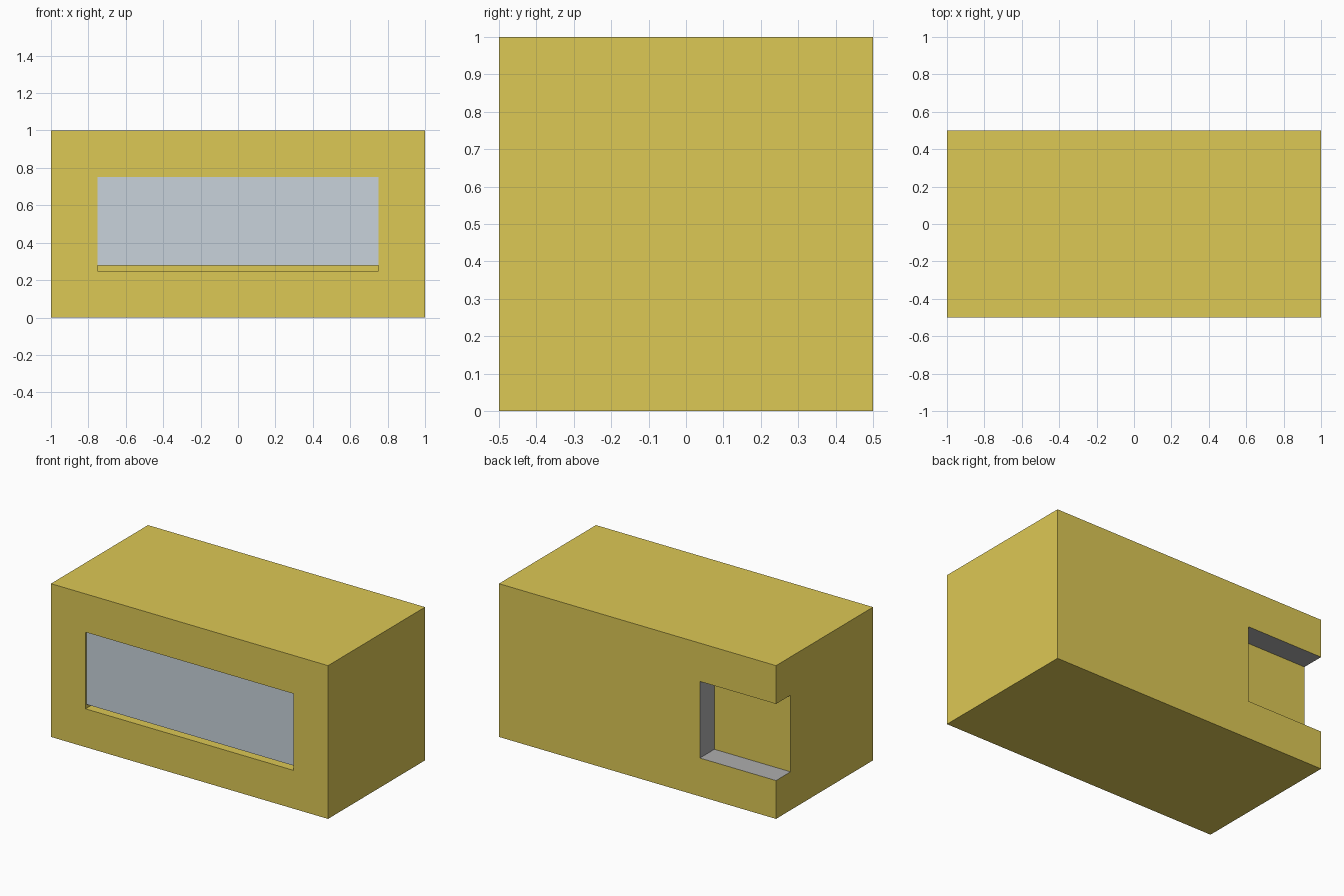
import bpy

if "Cube" in bpy.data.objects:
    bpy.data.objects.remove(bpy.data.objects["Cube"])


def material(name, rgb):
    m = bpy.data.materials.new(name)
    m.diffuse_color = (*rgb, 1)
    m.use_nodes = True
    m.node_tree.nodes["Principled BSDF"].inputs["Base Color"].default_value = m.diffuse_color
    return m


def box(name, lo, hi):
    bpy.ops.mesh.primitive_cube_add(size=1, location=[(a + b) / 2 for a, b in zip(lo, hi)])
    ob = bpy.context.object
    ob.name = name
    ob.scale = [b - a for a, b in zip(lo, hi)]
    bpy.ops.object.transform_apply(location=True, rotation=True, scale=True)
    return ob


def cut(target, lo, hi):
    cutter = box("cutter", lo, hi)
    mod = target.modifiers.new("cut", 'BOOLEAN')
    mod.operation = 'DIFFERENCE'
    mod.solver = 'EXACT'
    mod.object = cutter
    bpy.context.view_layer.objects.active = target
    bpy.ops.object.modifier_apply(modifier=mod.name)
    bpy.data.objects.remove(cutter, do_unlink=True)


yellow = material("yellow", (0.72, 0.58, 0.09))
grey = material("grey", (0.42, 0.42, 0.42))
glass = material("pale_glass", (0.58, 0.65, 0.71))

# Casing with a window recess in front and a notch in the back left corner
casing = box("casing", (-1, -0.5, 0), (1, 0.5, 1))
cut(casing, (-0.75, -0.6, 0.25), (0.75, -0.4, 0.75))
cut(casing, (-1.1, 0.35, 0.25), (-0.45, 0.6, 0.75))

# Yellow casing, grey notch edges
casing.data.materials.clear()
casing.data.materials.append(yellow)
casing.data.materials.append(grey)
for f in casing.data.polygons:
    c = f.center
    in_notch = 0.36 < c.y < 0.49 and c.x < -0.4 and 0.2 < c.z < 0.8
    f.material_index = 1 if in_notch and abs(f.normal.y) < 0.5 else 0

# Window pane, nearly flush, with a slit left open along the bottom
pane = box("window_pane", (-0.75, -0.493, 0.277), (0.75, -0.483, 0.75))
pane.data.materials.append(glass)
